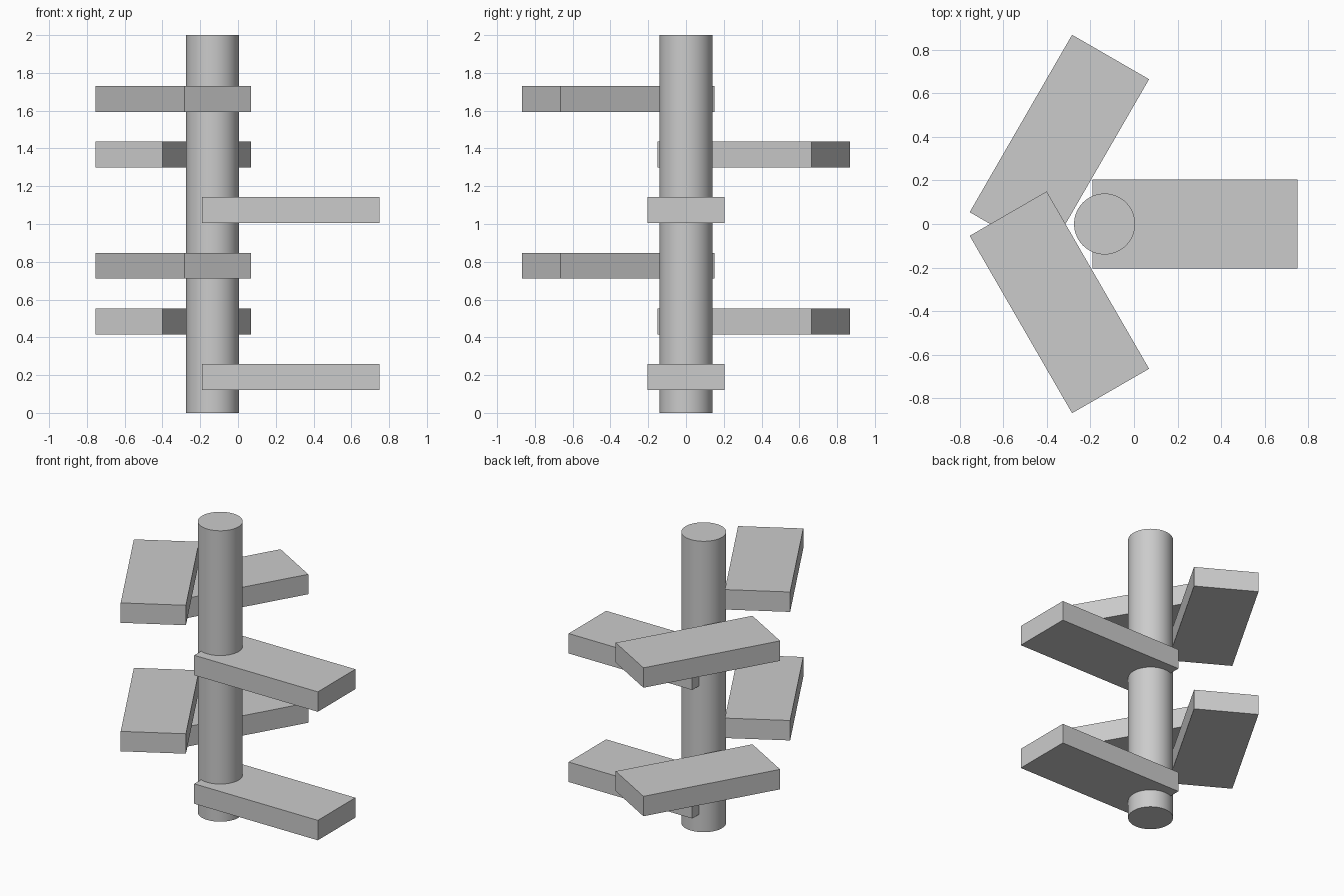
import bpy
from math import radians, cos, sin

if "Cube" in bpy.data.objects:
    bpy.data.objects.remove(bpy.data.objects["Cube"])

POST_X, POST_R = -0.135, 0.14
STEP_SIZE = (0.94, 0.408, 0.137)
STEP_OFFSET = 0.415          # post axis to step centre
FIRST_Z, RISE = 0.19, 0.2945

# Central post
bpy.ops.mesh.primitive_cylinder_add(vertices=64, radius=POST_R, depth=2,
                                    location=(POST_X, 0, 1))
post = bpy.context.object
post.name = "central_post"
bpy.ops.object.shade_smooth_by_angle(angle=radians(30))


# Treads placed around the post every 120 degrees, turned the opposite way
def add_step(i):
    a = radians(120 * i)
    bpy.ops.mesh.primitive_cube_add(
        size=1,
        location=(POST_X + STEP_OFFSET * cos(a), STEP_OFFSET * sin(a), FIRST_Z + RISE * i),
        rotation=(0, 0, -a))
    step = bpy.context.object
    step.name = f"step_{i + 1}"
    step.scale = STEP_SIZE
    bpy.ops.object.transform_apply(location=False, rotation=False, scale=True)


for i in range(6):
    add_step(i)
